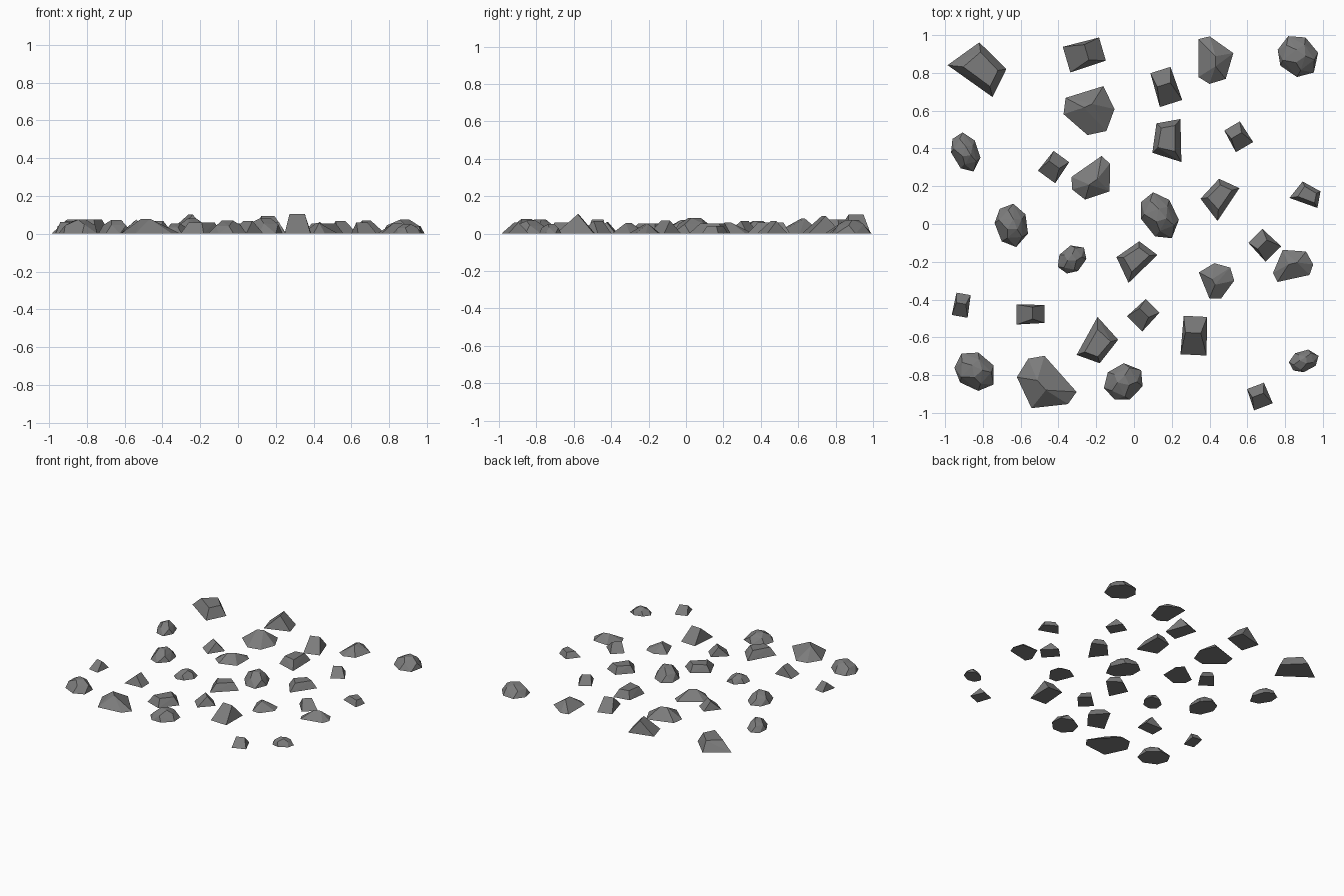
import bpy, bmesh
from mathutils import Vector

stone = bpy.data.materials.new("stone grey")
stone.diffuse_color = (0.2, 0.2, 0.2, 1)

# Rock shapes: points (along, across, height) relative to the rock's axis
RIDGE = [(0, .5, 0), (0, -.5, 0), (1, -.45, 0), (1, .45, 0),
         (.57, .35, 1), (.57, -.24, 1)]
SLAB = [(0, 0, 0), (1, 0, 0), (.91, .56, 0), (.23, .67, 0),
        (.25, .14, 1), (.85, .13, 1), (.8, .45, 1), (.35, .54, 1)]
WEDGE = [(0, 0, 0), (1, 0, 0), (1.18, .29, 0), (1.05, .72, 0), (.37, .92, 0),
         (-.07, .3, 0), (.45, .45, 1), (.72, .45, 1)]
PEAK = [(.78, .47, 0), (.04, .24, 0), (0, -.08, 0), (.47, -.49, 0),
        (.84, -.41, 0), (1, .02, 0), (.56, .12, 1), (.4, .05, 1)]
BOULDER = [(0, .2, 0), (.05, -.25, 0), (.35, -.5, 0), (.8, -.4, 0), (1, 0, 0),
           (.75, .45, 0), (.3, .5, 0),
           (.12, 0, .6), (.4, .35, .65), (.8, .25, .6), (.75, -.2, .65), (.3, -.35, .6),
           (.35, .1, 1), (.6, .15, 1), (.55, -.15, 1)]


def rock(name, shape, ratio, x1, y1, x2, y2, width=None):
    """Convex stone whose axis runs between two points, in hundredths of a unit."""
    a, b = Vector((x1, y1)) / 100, Vector((x2, y2)) / 100
    axis = b - a
    length = axis.length
    side = Vector((-axis.y, axis.x)).normalized() * (width / 100 if width else length)
    bm = bmesh.new()
    for t, s, h in shape:
        p = a + axis * t + side * s
        bm.verts.new((p.x, p.y, h * ratio * length))
    hull = bmesh.ops.convex_hull(bm, input=bm.verts[:])
    loose = [v for v in bm.verts if not v.link_faces]
    bmesh.ops.delete(bm, geom=loose, context='VERTS')
    bmesh.ops.dissolve_limit(bm, angle_limit=0.02, verts=bm.verts[:], edges=bm.edges[:])
    bmesh.ops.recalc_face_normals(bm, faces=bm.faces[:])
    mesh = bpy.data.meshes.new(name)
    bm.to_mesh(mesh)
    bm.free()
    mesh.materials.append(stone)
    bpy.context.collection.objects.link(bpy.data.objects.new(name, mesh))


# Roof-shaped stones
ridges = [(-35.7, 87, -16.7, 92.6, 14.2), (19.6, 63.8, 14, 81.5, 12.4),
          (-46.3, 24.9, -38.4, 35.7, 11.3), (58.5, 40.7, 51.9, 51.9, 10.6),
          (73.8, -15.9, 64.3, -6.3, 11.6), (-92.3, -48.9, -90.2, -37, 8.5),
          (-62.2, -47.9, -47.4, -47.6, 10.6), (.3, -52.9, 9.8, -43.4, 11.4),
          (31.5, -69.3, 32.5, -48.9, 13.8), (68.5, -96.8, 64.3, -85.7, 10.6)]

# Flat-topped four-sided stones
slabs = [(-98.7, 84.1, -74.9, 67.2), (25.1, 32.8, 24.6, 55.6), (44.2, 1.6, 55.8, 19),
         (82.3, 13.8, 97.1, 8.5), (-2.9, -31.2, 12.4, -16.4), (-19.3, -49.2, -30.4, -69.3)]

# Six-sided wedge stones
wedges = [(34.1, 97.9, 34.1, 77.8), (-17.2, 36, -33.1, 24.9),
          (75.9, -30.7, 92.9, -27), (-30.4, -88.9, -47.4, -69.8)]

# Six-sided peaked stones
peaks = [(-37.3, 60.3, -10.3, 60.3), (44.5, -39.7, 42.9, -20.7)]

# Rounder, many-faceted stones
boulders = [(78.8, 96.6, 95.2, 80.2, 20), (-93.3, 47.4, -85, 27.8, 14),
            (-67.2, 10, -62.4, -12.2, 17), (7, 15, 20, -7.5, 18),
            (-38.5, -24.5, -26.5, -12.5, 13), (-93.4, -71.6, -74.4, -85, 18.5),
            (-13.8, -89.8, 3.8, -77.4, 18.5), (82.7, -75.2, 97.7, -69.8, 11)]

for name, shape, ratio, places in (("ridge_stone", RIDGE, .51, ridges),
                                   ("slab_stone", SLAB, .26, slabs),
                                   ("wedge_stone", WEDGE, .31, wedges),
                                   ("peak_stone", PEAK, .3, peaks),
                                   ("boulder", BOULDER, .32, boulders)):
    for i, place in enumerate(places):
        rock(f"{name}_{i + 1}", shape, ratio, *place)
